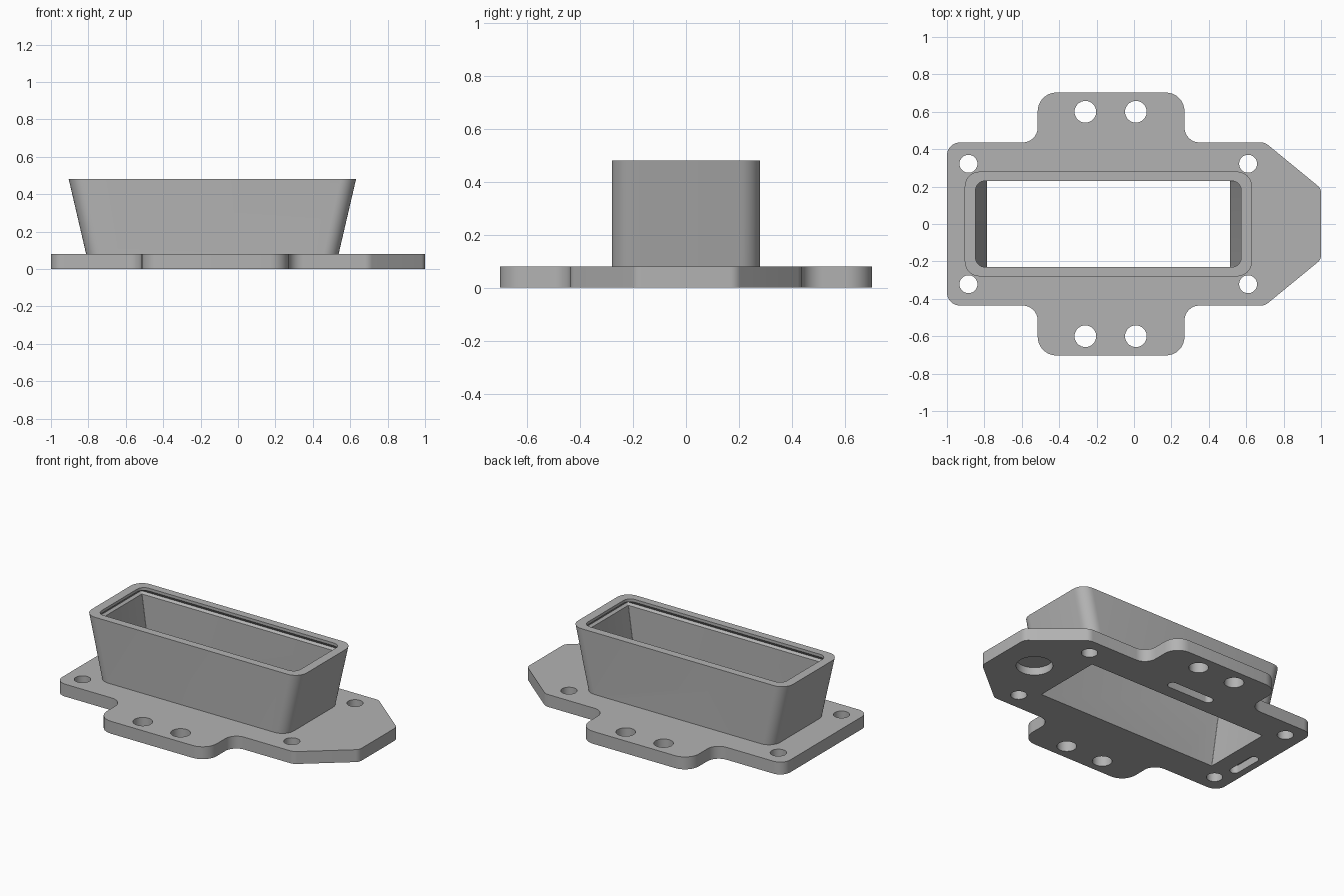
import bpy, bmesh, math
from mathutils import Vector

if "Cube" in bpy.data.objects:
    bpy.data.objects.remove(bpy.data.objects["Cube"])

grey = bpy.data.materials.new("plain_grey")
grey.use_nodes = True
color = (0.45, 0.45, 0.45, 1)
grey.diffuse_color = color
grey.node_tree.nodes["Principled BSDF"].inputs["Base Color"].default_value = color

PLATE_TOP, RIM = 0.08, 0.48
TOWER_X = -0.137


def fillet(corners, steps=8):
    """Round every (x, y, radius) corner of a polygon with a tangent arc."""
    out = []
    for i, (x, y, r) in enumerate(corners):
        p = Vector((x, y))
        a = (Vector(corners[i - 1][:2]) - p).normalized()
        b = (Vector(corners[(i + 1) % len(corners)][:2]) - p).normalized()
        half = a.angle(b) / 2
        centre = p + (a + b).normalized() * r / math.sin(half)
        start = p + a * r / math.tan(half) - centre
        end = p + b * r / math.tan(half) - centre
        sweep = math.pi - 2 * half
        for k in range(steps + 1):
            t = k / steps
            out.append(centre + (start * math.sin((1 - t) * sweep)
                                 + end * math.sin(t * sweep)) / math.sin(sweep))
    return out


def rounded_rect(cx, cy, hx, hy, r):
    return fillet([(cx + sx * hx, cy + sy * hy, r)
                   for sx, sy in ((-1, -1), (1, -1), (1, 1), (-1, 1))])


def loft(name, rings):
    """Closed solid through a stack of (outline, z) rings."""
    bm = bmesh.new()
    loops = [[bm.verts.new((p.x, p.y, z)) for p in pts] for pts, z in rings]
    n = len(loops[0])
    for low, high in zip(loops, loops[1:]):
        for i in range(n):
            j = (i + 1) % n
            bm.faces.new((low[i], low[j], high[j], high[i]))
    bm.faces.new(loops[0][::-1])
    bm.faces.new(loops[-1])
    bmesh.ops.recalc_face_normals(bm, faces=bm.faces)
    mesh = bpy.data.meshes.new(name)
    bm.to_mesh(mesh)
    bm.free()
    obj = bpy.data.objects.new(name, mesh)
    bpy.context.collection.objects.link(obj)
    mesh.materials.append(grey)
    return obj


def prism(name, pts, z0, z1):
    return loft(name, [(pts, z0), (pts, z1)])


def circle(x, y, r, n=32):
    return [Vector((x + r * math.cos(math.tau * k / n),
                    y + r * math.sin(math.tau * k / n))) for k in range(n)]


def combine(target, tool, operation):
    tool.hide_render = True
    mod = target.modifiers.new(operation, "BOOLEAN")
    mod.operation, mod.solver, mod.object = operation, "EXACT", tool
    bpy.context.view_layer.objects.active = target
    bpy.ops.object.modifier_apply(modifier=mod.name)
    bpy.data.objects.remove(tool)


# Mounting plate with side tabs and tapered nose
half = [(-1, -0.436, 0.07), (-0.515, -0.436, 0.08), (-0.515, -0.703, 0.1),
        (0.27, -0.703, 0.1), (0.27, -0.436, 0.08), (0.7, -0.436, 0.06),
        (1, -0.19, 0.05)]
outline = fillet(half + [(x, -y, r) for x, y, r in reversed(half)])
body = prism("flanged_housing", outline, 0, PLATE_TOP)

# Flared tower
tower = loft("tower", [
    (rounded_rect(TOWER_X, 0, 0.665, 0.28, 0.08), PLATE_TOP - 0.04),
    (rounded_rect(TOWER_X, 0, 0.675, 0.28, 0.08), PLATE_TOP),
    (rounded_rect(TOWER_X, 0, 0.768, 0.28, 0.08), RIM)])
combine(body, tower, "UNION")

# Tapered cavity with a small groove under the rounded rim
cavity = loft("cavity", [
    (rounded_rect(TOWER_X, 0, hx, hy, r), z) for hx, hy, r, z in (
        (0.648, 0.23, 0.003, -0.02), (0.65, 0.23, 0.003, 0),
        (0.71, 0.23, 0.003, 0.43), (0.725, 0.245, 0.01, 0.442),
        (0.71, 0.23, 0.05, 0.462), (0.71, 0.23, 0.05, RIM + 0.02))])
combine(body, cavity, "DIFFERENCE")

# Screw holes
for side in (-1, 1):
    for x, y, r in ((-0.26, 0.6, 0.058), (0.01, 0.6, 0.058),
                    (-0.885, 0.322, 0.048), (0.61, 0.322, 0.048)):
        hole = prism("hole", circle(x, side * y, r), -0.1, PLATE_TOP + 0.02)
        combine(body, hole, "DIFFERENCE")

# Blind pockets in the underside
for pts in (circle(0.76, 0, 0.108),
            rounded_rect(-0.14, 0.346, 0.165, 0.03, 0.0299),
            rounded_rect(-0.925, -0.1, 0.03, 0.115, 0.0299)):
    combine(body, prism("pocket", pts, -0.1, 0.05), "DIFFERENCE")

# Smooth rounded corners, crisp edges
bpy.ops.object.select_all(action="DESELECT")
body.select_set(True)
bpy.context.view_layer.objects.active = body
bpy.ops.object.shade_smooth_by_angle(angle=math.radians(30))
